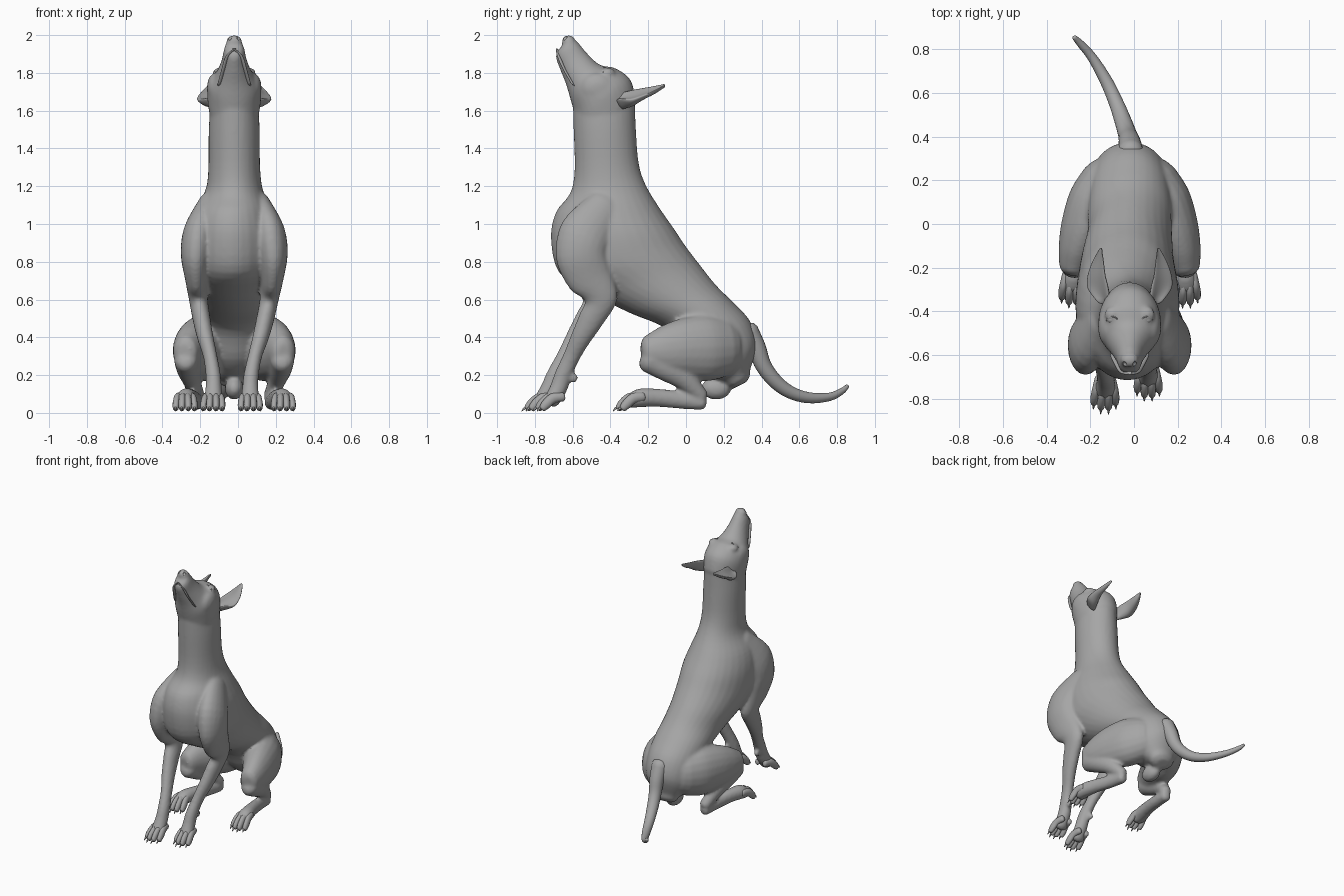
import bpy, bmesh, math
from mathutils import Vector as V

if "Cube" in bpy.data.objects:
    bpy.data.objects.remove(bpy.data.objects["Cube"])

CX = -0.02                      # centre line of the animal
coat = bpy.data.materials.new("grey coat")
coat.diffuse_color = (0.38, 0.38, 0.38, 1)
coat.use_nodes = True
coat.node_tree.nodes["Principled BSDF"].inputs["Base Color"].default_value = coat.diffuse_color


def spline(rows, steps):
    """Catmull-Rom through rows of vectors."""
    out, n = [], len(rows)
    for i in range(n - 1):
        quad = [rows[max(i - 1, 0)], rows[i], rows[i + 1], rows[min(i + 2, n - 1)]]
        for k in range(steps):
            t = k / steps
            out.append([0.5 * (2 * b + (c - a) * t + (2 * a - 5 * b + 4 * c - d) * t * t
                               + (3 * b - a - 3 * c + d) * t ** 3) for a, b, c, d in zip(*quad)])
    return out + [rows[-1]]


def loft(bm, rows, sides=20, steps=4, curl=0.0):
    """Skin elliptical rings (centre, half width vector, half depth vector), with rounded ends."""
    rows = spline(rows, steps)
    for end, inner in ((0, 1), (-1, -2)):
        c, u, v = rows[end]
        out = (c - rows[inner][0]).normalized() * min(u.length, v.length)
        caps = [[c + out * 0.4, u * 0.85, v * 0.85], [c + out * 0.65, u * 0.5, v * 0.5]]
        rows = caps[::-1] + rows if end == 0 else rows + caps
    rings = []
    for c, u, v in rows:
        ring = []
        for k in range(sides):
            a = 2 * math.pi * k / sides
            ring.append(bm.verts.new(c + u * math.cos(a)
                                     + v * (math.sin(a) + curl * (math.cos(a) ** 2 - 0.5))))
        rings.append(ring)
    for p, q in zip(rings, rings[1:]):
        for k in range(sides):
            j = (k + 1) % sides
            bm.faces.new((p[k], p[j], q[j], q[k]))
    bm.faces.new(rings[0][::-1])
    bm.faces.new(rings[-1])


def trunk(bm, sections):
    """Sections given as top y, z, bottom y, z and half width."""
    loft(bm, [[V((CX + dx, (ty + by) / 2, (tz + bz) / 2)), V((w, 0, 0)),
               V((0, (ty - by) / 2, (tz - bz) / 2))] for ty, tz, by, bz, w, dx in sections], 32)


def limb(bm, pts, place=lambda p: p, sides=20, steps=4):
    """Points given as x, y, z, half width, half depth along a path."""
    ps = [place(V(p[:3])) for p in pts]
    rows = []
    for i, p in enumerate(pts):
        t = (ps[min(i + 1, len(ps) - 1)] - ps[max(i - 1, 0)]).normalized()
        u = (V((1, 0, 0)) - t * t.x).normalized()
        rows.append([ps[i], u * p[3], t.cross(u) * p[4]])
    loft(bm, rows, sides, steps)


def finish(bm, name):
    bmesh.ops.recalc_face_normals(bm, faces=bm.faces)
    me = bpy.data.meshes.new(name)
    bm.to_mesh(me)
    bm.free()
    me.materials.append(coat)
    for f in me.polygons:
        f.use_smooth = True
    ob = bpy.data.objects.new(name, me)
    bpy.context.collection.objects.link(ob)
    return ob


def ball(bm, c, r, rot=0):
    from mathutils import Matrix
    m = Matrix.Translation(c) @ Matrix.Rotation(rot, 4, 'X') @ Matrix.Diagonal((*r, 1))
    bmesh.ops.create_uvsphere(bm, u_segments=20, v_segments=12, radius=1, matrix=m)


def side_place(s):
    """Right side is plain mirror; the left front leg reaches a little further forward."""
    def f(p):
        k = max(0, 1 - p.z / 0.7) if s < 0 else 0
        return V((CX + s * p.x - 0.03 * k, p.y - 0.06 * k, p.z))
    return f


def hind_place(s):
    return lambda p: V((CX + s * p.x, p.y, p.z))


# --- body: neck, chest, belly, rump, head and limbs fused into one skin
bm = bmesh.new()
trunk(bm, [(-.27, 1.64, -.60, 1.66, .125, 0), (-.265, 1.5, -.595, 1.5, .135, 0),
           (-.25, 1.32, -.59, 1.28, .137, 0), (-.21, 1.2, -.615, 1.16, .152, 0),
           (-.13, 1.07, -.69, 1.06, .205, -.01), (-.06, .97, -.715, .92, .235, -.01),
           (0, .88, -.67, .74, .235, -.01), (.08, .775, -.50, .63, .215, -.01),
           (.16, .675, -.30, .53, .195, 0), (.25, .585, -.10, .44, .19, 0),
           (.34, .485, .0, .28, .185, 0), (.375, .36, .1, .2, .16, 0), (.34, .23, .2, .16, .1, 0)])
# skull and muzzle
trunk(bm, [(-.605, 1.985, -.655, 1.945, .034, 0), (-.575, 1.965, -.69, 1.895, .052, 0),
           (-.52, 1.90, -.667, 1.82, .068, 0), (-.455, 1.842, -.635, 1.74, .098, 0),
           (-.375, 1.825, -.612, 1.66, .135, 0), (-.295, 1.765, -.59, 1.58, .143, 0),
           (-.265, 1.66, -.58, 1.5, .13, 0)])
ball(bm, V((CX, -.622, 1.968)), (.042, .036, .032))
for s in (1, -1):
    # brow and cheek
    ball(bm, V((CX + s * .075, -.415, 1.80)), (.04, .04, .028))
    ball(bm, V((CX + s * .10, -.47, 1.72)), (.045, .09, .08))
    # shoulder, upper arm, foreleg and pastern
    limb(bm, [(.13, -.42, 1.10, .06, .10), (.185, -.53, .95, .085, .14),
              (.205, -.555, .83, .078, .135), (.2, -.51, .71, .06, .12),
              (.185, -.45, .6, .05, .088), (.165, -.50, .5, .047, .068),
              (.14, -.555, .4, .043, .055), (.11, -.605, .3, .037, .045),
              (.09, -.65, .2, .04, .046), (.085, -.675, .13, .043, .046),
              (.085, -.71, .065, .05, .042)], side_place(s))
    ball(bm, side_place(s)(V((.1, -.595, .185))), (.018, .025, .025))
    # thigh
    limb(bm, [(.10, .2, .35, .12, .16), (.155, .1, .345, .128, .178),
              (.205, -.02, .34, .112, .16), (.24, -.12, .33, .088, .13),
              (.255, -.19, .325, .07, .095)], hind_place(s))
    # shin and hock
    limb(bm, [(.255, -.19, .29, .065, .08), (.245, -.1, .235, .06, .07),
              (.225, .0, .17, .046, .055), (.195, .08, .09, .04, .04)], hind_place(s))
    # rear foot lying on the ground
    limb(bm, [(.195, .085, .055, .036, .04), (.21, -.03, .068, .038, .046),
              (.235, -.15, .08, .042, .048), (.255, -.24, .08, .05, .05),
              (.26, -.29, .065, .05, .04)], hind_place(s))
# underside of the rump
ball(bm, V((CX, .16, .13)), (.05, .08, .06))
body = finish(bm, "body")
m = body.modifiers.new("fuse", 'REMESH')
m.mode, m.voxel_size, m.use_smooth_shade = 'VOXEL', 0.011, True
m = body.modifiers.new("soften", 'SMOOTH')
m.factor, m.iterations = 0.5, 5

# --- nostrils, cut into the nose
bm = bmesh.new()
for s in (1, -1):
    ball(bm, V((CX + s * .024, -.645, 1.987)), (.010, .016, .014))
cutter = finish(bm, "nostril_cutter")
cutter.hide_render = True
cutter.hide_viewport = True
m = body.modifiers.new("nostrils", 'BOOLEAN')
m.operation, m.object, m.solver = 'DIFFERENCE', cutter, 'EXACT'

# --- upper lip
bm = bmesh.new()
limb(bm, [(CX + x, y, z, r, r) for x, y, z, r in
          [(-.082, -.60, 1.755, .008), (-.066, -.642, 1.82, .012), (-.045, -.672, 1.885, .013),
           (0, -.683, 1.925, .012), (.045, -.672, 1.885, .013), (.066, -.642, 1.82, .012),
           (.082, -.60, 1.755, .008)]], sides=10)
bm.free()
bm = bmesh.new()
for s in (1, -1):
    pts = [(0, -.678, 1.922), (.038, -.672, 1.885), (.058, -.645, 1.82), (.08, -.60, 1.74)]
    loft(bm, [[V((CX + s * x, y, z)), V((.009, 0, 0)), V((0, .012, -.008))] for x, y, z in pts], 10)
finish(bm, "upper_lip")

for s, side in ((1, "right"), (-1, "left")):
    # --- eyes with lids
    bm = bmesh.new()
    c = V((CX + s * .08, -.44, 1.808))
    ball(bm, c, (.02, .015, .012), .5)
    ring = [c + V((.023 * math.cos(a), .016 * math.sin(a), .010 * math.sin(a) - s * .008 * math.cos(a) + .004))
            for a in (k * math.pi / 6 for k in range(13))]
    loft(bm, [[p, (p - c).normalized() * .005, V((0, 0, .005))] for p in ring], 6, 1)
    finish(bm, side + "_eye")

    # --- cupped ears swept back
    bm = bmesh.new()
    rows = []
    for x, y, z, w, d in [(.115, -.345, 1.655, .035, .03), (.14, -.29, 1.665, .055, .024),
                          (.148, -.235, 1.685, .048, .016), (.142, -.17, 1.708, .03, .011),
                          (.132, -.115, 1.733, .008, .006)]:
        rows.append([V((CX + s * x, y, z)), V((w * .85, 0, -s * w * .45)),
                     V((s * d * .4, -d * .25, d))])
    loft(bm, rows, 20, 4, curl=1.1)
    finish(bm, side + "_ear")

    # --- toes and claws
    for part, base, place in (("front", V((.085, -.725, 0)), side_place(s)),
                              ("rear", V((.26, -.30, 0)), hind_place(s))):
        bm = bmesh.new()
        for dx, dy in ((-.043, .022), (-.015, 0), (.015, 0), (.043, .022)):
            def at(x, y, z, r, h):
                return (base.x + dx * x, base.y + dy + y, z, r, h)
            limb(bm, [at(.7, .05, .085, .018, .024), at(.95, 0, .078, .019, .027),
                      at(1.1, -.035, .048, .019, .026), at(1.15, -.055, .026, .016, .02)],
                 place, 12, 3)
            limb(bm, [at(1.15, -.055, .034, .008, .009), at(1.18, -.075, .022, .005, .006),
                      at(1.2, -.085, .010, .002, .002)], place, 8, 2)
        finish(bm, f"{side}_{part}_toes")

# --- tail, curving down and away to the left
bm = bmesh.new()
limb(bm, [(x, y, z, r, r) for x, y, z, r in
          [(-.015, .325, .43, .06), (-.02, .375, .34, .05), (-.03, .41, .25, .043),
           (-.05, .47, .17, .039), (-.08, .55, .11, .034), (-.125, .65, .08, .029),
           (-.19, .76, .085, .022), (-.245, .825, .115, .017), (-.272, .853, .14, .011)]])
finish(bm, "tail")
